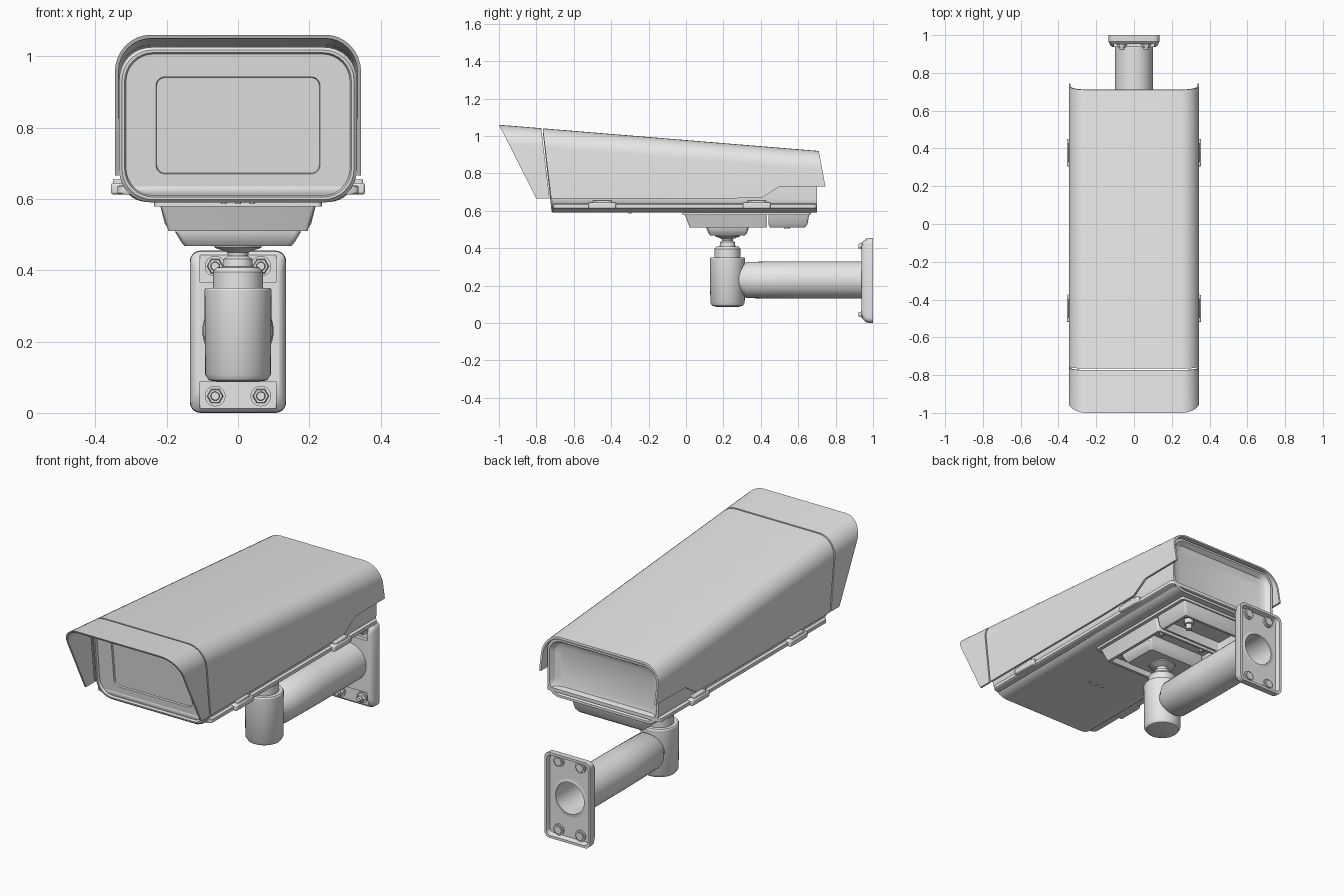
import bpy, bmesh, math
from mathutils import Vector

if "Cube" in bpy.data.objects:
    bpy.data.objects.remove(bpy.data.objects["Cube"])

grey = bpy.data.materials.new("light_grey")
grey.diffuse_color = (0.8, 0.8, 0.8, 1)
grey.use_nodes = True
grey.node_tree.nodes["Principled BSDF"].inputs["Base Color"].default_value = grey.diffuse_color


def loft(name, rings):
    """Skin closed rings of equal length and cap both ends."""
    bm = bmesh.new()
    vs = [[bm.verts.new(p) for p in ring] for ring in rings]
    n = len(vs[0])
    for a, b in zip(vs, vs[1:]):
        for i in range(n):
            j = (i + 1) % n
            bm.faces.new((a[i], a[j], b[j], b[i]))
    bm.faces.new(vs[0])
    bm.faces.new(vs[-1])
    bmesh.ops.recalc_face_normals(bm, faces=bm.faces)
    me = bpy.data.meshes.new(name)
    bm.to_mesh(me)
    bm.free()
    me.materials.append(grey)
    ob = bpy.data.objects.new(name, me)
    bpy.context.collection.objects.link(ob)
    return ob


def rounded(u0, u1, v0, v1, r, n=6):
    """Rounded rectangle as 2D points."""
    pts = []
    corners = ((u1 - r, v1 - r), (u0 + r, v1 - r), (u0 + r, v0 + r), (u1 - r, v0 + r))
    for k, (cu, cv) in enumerate(corners):
        for i in range(n + 1):
            a = math.pi / 2 * (k + i / n)
            pts.append((cu + r * math.cos(a), cv + r * math.sin(a)))
    return pts


def turned(name, profile, origin, axis="Z", n=40):
    """Round part from (radius, position along axis) pairs."""
    o = Vector(origin)
    rings = []
    for r, t in profile:
        ring = []
        for i in range(n):
            a = math.tau * i / n
            c, s = r * math.cos(a), r * math.sin(a)
            ring.append(o + Vector((c, s, t) if axis == "Z" else (c, t, s)))
        rings.append(ring)
    return loft(name, rings)


def slab(name, levels):
    """Stacked horizontal sections (z, half width, y0, y1, radius)."""
    return loft(name, [[(x, y, z) for x, y in rounded(-w, w, y0, y1, r, 4)]
                       for z, w, y0, y1, r in levels])


def box(name, x0, x1, y0, y1, z0, z1, bevel=0.0):
    ob = loft(name, [[(x0, y0, z), (x1, y0, z), (x1, y1, z), (x0, y1, z)] for z in (z0, z1)])
    if bevel:
        m = ob.modifiers.new("bevel", "BEVEL")
        m.width, m.segments = bevel, 2
    return ob


def cut(ob, cutter):
    m = ob.modifiers.new("cut", "BOOLEAN")
    m.object, m.solver = cutter, "EXACT"
    cutter.hide_render = True
    cutter.hide_set(True)


# --- sloping sun hood and front visor ---
def hood_top(y):
    return 1.06 - 0.0819 * (y + 1)


def hood_bottom(y):
    return 0.665 + 0.065 * min(1, max(0, (y - 0.40) / 0.10))


def front_edge(z):
    return -1 + 0.2 * (1.06 - z) / 0.395


def seam(z):
    return -0.77 + 0.045 * (1.04 - z) / 0.375


def rear_edge(z):
    return 0.71 + 0.035 * (0.92 - z) / 0.19


def arch(w, r, inset, n=8):
    """U profile as (x, depth below the top); None is the lower edge."""
    pts = [(w, None)]
    for sx in (1, -1):
        for i in range(n + 1):
            a = math.pi / 2 * (i if sx > 0 else n - i) / n
            pts.append((sx * (w - r + r * math.cos(a)), inset + r - r * math.sin(a)))
    return pts + [(-w, None)]


def hood_part(name, edge_a, edge_b, stations):
    profile = arch(0.345, 0.1, 0) + arch(0.335, 0.09, 0.01)[::-1]
    rings = []
    for u in stations:
        ring = []
        for x, d in profile:
            z = 0.8
            for _ in range(6):
                y = edge_a(z) * (1 - u) + edge_b(z) * u
                z = hood_bottom(y) if d is None else hood_top(y) - d
            ring.append((x, y, z))
        rings.append(ring)
    return loft(name, rings)


hood_part("visor", front_edge, lambda z: seam(z) - 0.004, (0, 1))
hood_part("hood", lambda z: seam(z) + 0.004, rear_edge, (0, 0.3, 0.6, 0.764, 0.832, 1))

# --- housing with recessed rear panel, front rim and window ---
sections = [  # y, half width, z low, z high, corner radius, front lean
    (0.665, 0.28, 0.645, 0.85, 0.05, 0), (0.675, 0.30, 0.62, 0.875, 0.06, 0),
    (0.70, 0.315, 0.605, 0.89, 0.065, 0), (0.70, 0.327, 0.592, 0.90, 0.07, 0),
    (-0.71, 0.333, 0.59, 1.025, 0.09, 0.11), (-0.718, 0.325, 0.598, 1.017, 0.085, 0.11),
    (-0.718, 0.318, 0.605, 1.01, 0.08, 0.11), (-0.705, 0.314, 0.609, 1.006, 0.078, 0.11),
    (-0.705, 0.23, 0.67, 0.942, 0.025, 0.11), (-0.695, 0.228, 0.672, 0.94, 0.024, 0.11)]
loft("housing", [[(x, y - lean * (z - 0.59), z) for x, z in rounded(-w, w, z0, z1, r, 8)]
                 for y, w, z0, z1, r, lean in sections])
slab("tray_flange", [(0.612, 0.332, -0.708, 0.69, 0.02), (0.616, 0.338, -0.71, 0.70, 0.02),
                     (0.634, 0.338, -0.71, 0.70, 0.02), (0.638, 0.332, -0.708, 0.69, 0.02)])

# --- side clips ---
for sx in (-1, 1):
    for y in (-0.447, 0.378):
        xs = sorted((sx * 0.32, sx * 0.356))
        box("clip", *xs, y - 0.073, y + 0.073, 0.612, 0.645, 0.007)
        xs = sorted((sx * 0.32, sx * 0.35))
        box("clip_tab", *xs, y - 0.05, y + 0.05, 0.64, 0.656, 0.004)

# --- underside mounting trays ---
slab("mount_lip", [(0.595, 0.235, -0.02, 0.665, 0.015), (0.578, 0.235, -0.02, 0.665, 0.015)])
slab("front_mount", [(0.59, 0.22, -0.01, 0.432, 0.01), (0.51, 0.195, 0.02, 0.43, 0.01),
                     (0.51, 0.18, 0.035, 0.418, 0.008), (0.54, 0.175, 0.04, 0.414, 0.008)])
slab("rear_mount", [(0.59, 0.22, 0.44, 0.66, 0.01), (0.53, 0.205, 0.44, 0.65, 0.01),
                    (0.51, 0.19, 0.45, 0.635, 0.01), (0.51, 0.178, 0.46, 0.622, 0.008),
                    (0.56, 0.174, 0.464, 0.618, 0.008)])
slab("ball_plate", [(0.545, 0.175, 0.11, 0.335, 0.015), (0.505, 0.175, 0.11, 0.335, 0.015),
                    (0.48, 0.16, 0.12, 0.325, 0.015), (0.468, 0.15, 0.13, 0.315, 0.015)])
turned("cable_gland", [(0.024, 0.565), (0.024, 0.535), (0.016, 0.533), (0.016, 0.505)],
       (0.09, 0.54, 0), n=16)
for x in (-0.13, 0.13):
    for y in (0.075, 0.375):
        turned("mount_screw", [(0.013, 0.545), (0.013, 0.532), (0.009, 0.528)], (x, y, 0), n=12)
for x in (-0.04, 0, 0.04):
    turned("drain_plug", [(0.008, 0.595), (0.008, 0.586)], (x, -0.30, 0), n=12)

# --- ball joint and upright socket ---
turned("ball_joint", [(0.07, 0.475), (0.065, 0.463), (0.03, 0.45), (0.028, 0.44),
                      (0.04, 0.432), (0.042, 0.41), (0.06, 0.408), (0.07, 0.395),
                      (0.07, 0.34)], (0, 0.222, 0))
turned("socket", [(0.06, 0.087), (0.082, 0.092), (0.092, 0.108), (0.094, 0.344),
                  (0.09, 0.35), (0.06, 0.35)], (0, 0.222, 0))

# --- hollow wall arm ---
turned("arm", [(0.05, 0.25), (0.097, 0.325), (0.1, 0.60), (0.1, 0.975), (0.084, 0.978),
               (0.084, 0.40)], (0, 0, 0.23), "Y")

# --- wall plate: hollow back, stepped bolt pockets ---
plate = loft("wall_plate", [[(x, y, z) for x, z in rounded(-w, w, z0, z1, r, 5)]
             for y, w, z0, z1, r in (
                 (0.975, 0.118, 0.02, 0.435, 0.02), (1.0, 0.122, 0.013, 0.442, 0.025),
                 (1.0, 0.135, 0.0, 0.455, 0.03), (0.965, 0.134, 0.002, 0.453, 0.03),
                 (0.945, 0.125, 0.02, 0.435, 0.03), (0.937, 0.115, 0.045, 0.41, 0.03))])
cut(plate, turned("arm_hole_cutter", [(0.092, 0.9), (0.092, 1.1)], (0, 0, 0.23), "Y"))
for z0, z1 in ((0.012, 0.088), (0.367, 0.443)):
    cut(plate, box("pocket_cutter", -0.107, 0.107, 0.9, 0.957, z0, z1))
for x in (-0.064, 0.064):
    for z in (0.047, 0.411):
        turned("washer", [(0.029, 0.95), (0.029, 0.984)], (x, 0, z), "Y", 20)
        turned("bolt_nut", [(0.02, 0.935), (0.023, 0.94), (0.023, 0.99)], (x, 0, z), "Y", 6)
        turned("bolt_tip", [(0.011, 0.922), (0.013, 0.926), (0.013, 0.95)], (x, 0, z), "Y", 12)

# --- smooth shading with sharp edges kept ---
for ob in list(bpy.context.scene.objects):
    if ob.type == "MESH" and not ob.hide_render:
        bpy.ops.object.select_all(action="DESELECT")
        ob.select_set(True)
        bpy.context.view_layer.objects.active = ob
        bpy.ops.object.shade_smooth_by_angle(angle=math.radians(32))
